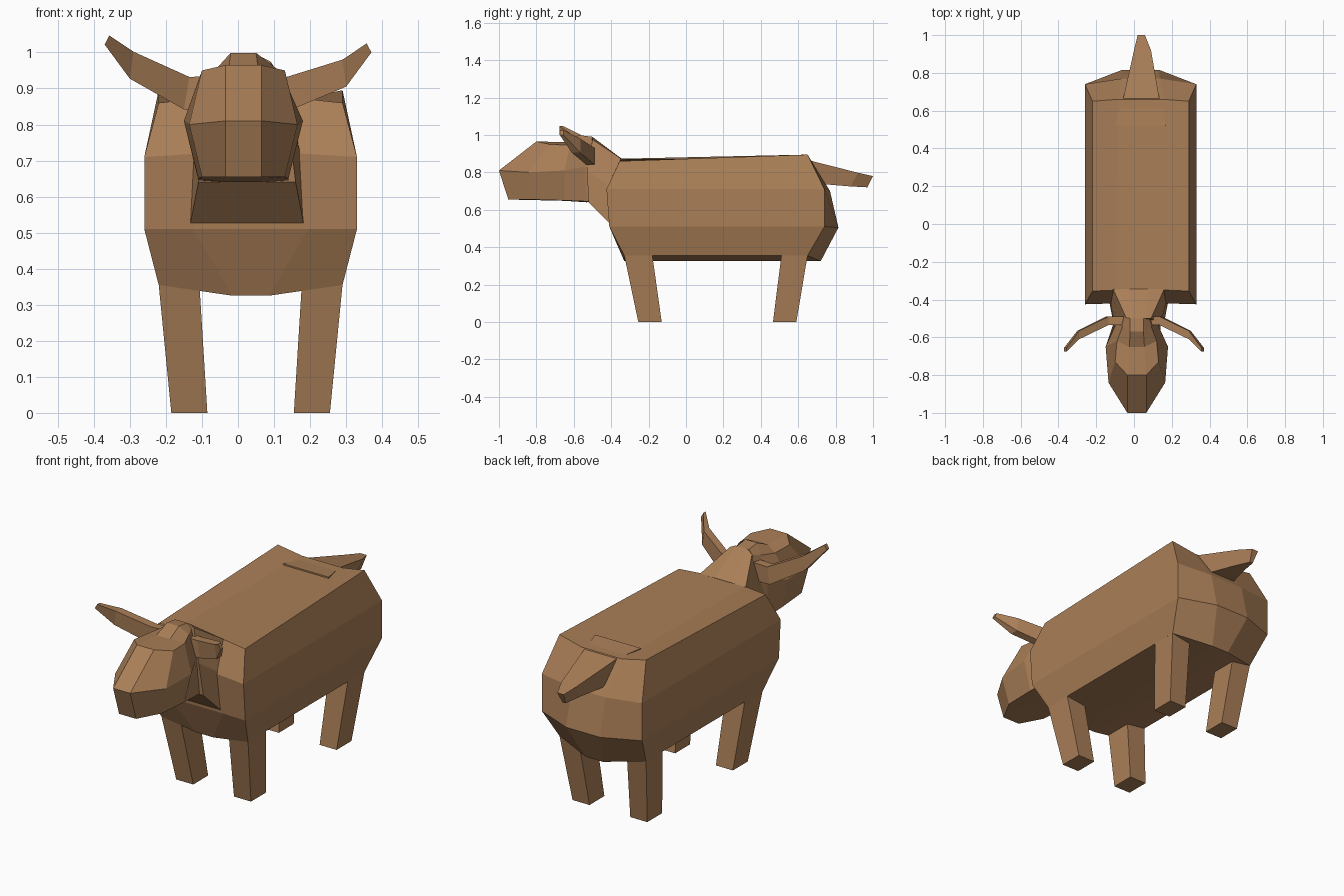
import bpy, bmesh
from mathutils import Vector

if "Cube" in bpy.data.objects:
    bpy.data.objects.remove(bpy.data.objects["Cube"])

hide = bpy.data.materials.new("brown_hide")
hide.diffuse_color = (0.40, 0.21, 0.095, 1)
hide.use_nodes = True
hide.node_tree.nodes["Principled BSDF"].inputs["Base Color"].default_value = hide.diffuse_color


def finish(name, bm):
    bmesh.ops.remove_doubles(bm, verts=bm.verts, dist=1e-4)
    bmesh.ops.recalc_face_normals(bm, faces=bm.faces)
    me = bpy.data.meshes.new(name)
    bm.to_mesh(me)
    bm.free()
    me.materials.append(hide)
    ob = bpy.data.objects.new(name, me)
    bpy.context.collection.objects.link(ob)
    return ob


def skin(bm, rings):
    """Join consecutive vertex rings with quads."""
    for a, b in zip(rings, rings[1:]):
        n = len(a)
        for i in range(n):
            j = (i + 1) % n
            bm.faces.new((a[i], a[j], b[j], b[i]))


def tube(name, rings):
    """Loft through point rings and close both ends."""
    bm = bmesh.new()
    vs = [[bm.verts.new(p) for p in r] for r in rings]
    skin(bm, vs)
    bm.faces.new(vs[0])
    bm.faces.new(vs[-1])
    finish(name, bm)


def faceted(name, cx, stations):
    """Symmetric loft. A station is rows (bottom to top) of
    outer x, y, z and inner x, y, z; the end stations become panelled caps."""
    bm = bmesh.new()
    rings = []
    for k, rows in enumerate(stations):
        grid = []
        for xo, yo, zo, xi, yi, zi in rows:
            pts = [(cx - xo, yo, zo), (cx - xi, yi, zi), (cx + xi, yi, zi), (cx + xo, yo, zo)]
            grid.append([bm.verts.new(p) for p in pts])
        rings.append(grid[0] + [r[3] for r in grid[1:-1]] + grid[-1][::-1]
                     + [r[0] for r in grid[-2:0:-1]])
        if k in (0, len(stations) - 1):
            for a, b in zip(grid, grid[1:]):
                for c in range(3):
                    bm.faces.new((a[c], a[c + 1], b[c + 1], b[c]))
        else:
            for r in grid[1:-1]:
                bm.verts.remove(r[1])
                bm.verts.remove(r[2])
    skin(bm, rings)
    finish(name, bm)


CX = 0.035

# Barrel-shaped body with sloped chest and rounded rump
faceted("body", CX, [
    [(.255, -.33, .355, .05, -.33, .325), (.295, -.41, .51, .16, -.405, .51),
     (.295, -.425, .71, .13, -.42, .72), (.255, -.355, .86, .135, -.35, .873)],
    [(.255, .65, .355, .05, .72, .325), (.295, .74, .51, .10, .815, .505),
     (.295, .74, .71, .10, .77, .70), (.255, .65, .895, .12, .66, .868)],
])

# Neck tapering up to the poll
faceted("neck", 0.025, [
    [(.16, -.39, .51, .05, -.39, .51), (.15, -.40, .72, .05, -.40, .72),
     (.135, -.345, .872, .05, -.345, .874)],
    [(.135, -.52, .64, .05, -.52, .64), (.115, -.53, .81, .05, -.53, .81),
     (.065, -.50, .975, .035, -.50, .99)],
])

# Head: blunt muzzle, cheeks, poll
faceted("head", 0.015, [
    [(.115, -.83, .655, .05, -.95, .655), (.15, -.84, .80, .05, -1.0, .81),
     (.115, -.73, .95, .05, -.80, .965)],
    [(.125, -.65, .65, .05, -.65, .648), (.165, -.65, .81, .05, -.65, .81),
     (.105, -.62, .945, .04, -.65, .962)],
    [(.125, -.53, .645, .05, -.53, .64), (.115, -.54, .83, .05, -.54, .83),
     (.075, -.54, .955, .035, -.57, .999)],
    [(.11, -.48, .65, .05, -.48, .65), (.10, -.48, .82, .04, -.48, .82),
     (.06, -.495, .97, .035, -.50, .99)],
])

# Horns: x, front y, back y, low z, high z, lean of the upper edge
HORN = [(.05, -.535, -.49, .84, .935, 0), (.15, -.535, -.49, .842, .932, .015),
        (.30, -.61, -.565, .905, .98, .01), (.37, -.675, -.655, 1.0, 1.025, .013)]
for side, lift, name in ((-1, .022, "left_horn"), (1, 0, "right_horn")):
    rings = []
    for x, y0, y1, z0, z1, lean in HORN:
        up = lift if x > .2 else 0
        rings.append([Vector((side * x, y0, z0 + up)), Vector((side * x, y1, z0 + up)),
                      Vector((side * (x - lean), y1, z1 + up)),
                      Vector((side * (x - lean), y0, z1 + up))])
    tube(name, rings)

# Legs: tapered square posts, drawn in and swept back or forward
for pair, ys in (("front", (-.255, -.13, -.33, -.18)), ("rear", (.465, .59, .51, .65))):
    for side, label in ((-1, "left"), (1, "right")):
        rings = []
        for z, xi, xo, y0, y1 in ((0, .12, .22, ys[0], ys[1]), (.356, .142, .255, ys[2], ys[3])):
            a, b = CX + side * xi, CX + side * xo
            rings.append([(a, y0, z), (b, y0, z), (b, y1, z), (a, y1, z)])
        tube(f"{label}_{pair}_leg", rings)

# Tail: fans out of the back and tapers to a blunt tip
TAIL = [(-.10, .17, .52, .876, .52, .82), (-.058, .135, .66, .864, .70, .74),
        (0, .09, .92, .798, .88, .725), (.02, .058, 1.0, .78, .97, .72)]
tube("tail", [[(x0, yt, zt), (x1, yt, zt), (x1 - .01, yb, zb), (x0 + .01, yb, zb)]
              for x0, x1, yt, zt, yb, zb in TAIL])
